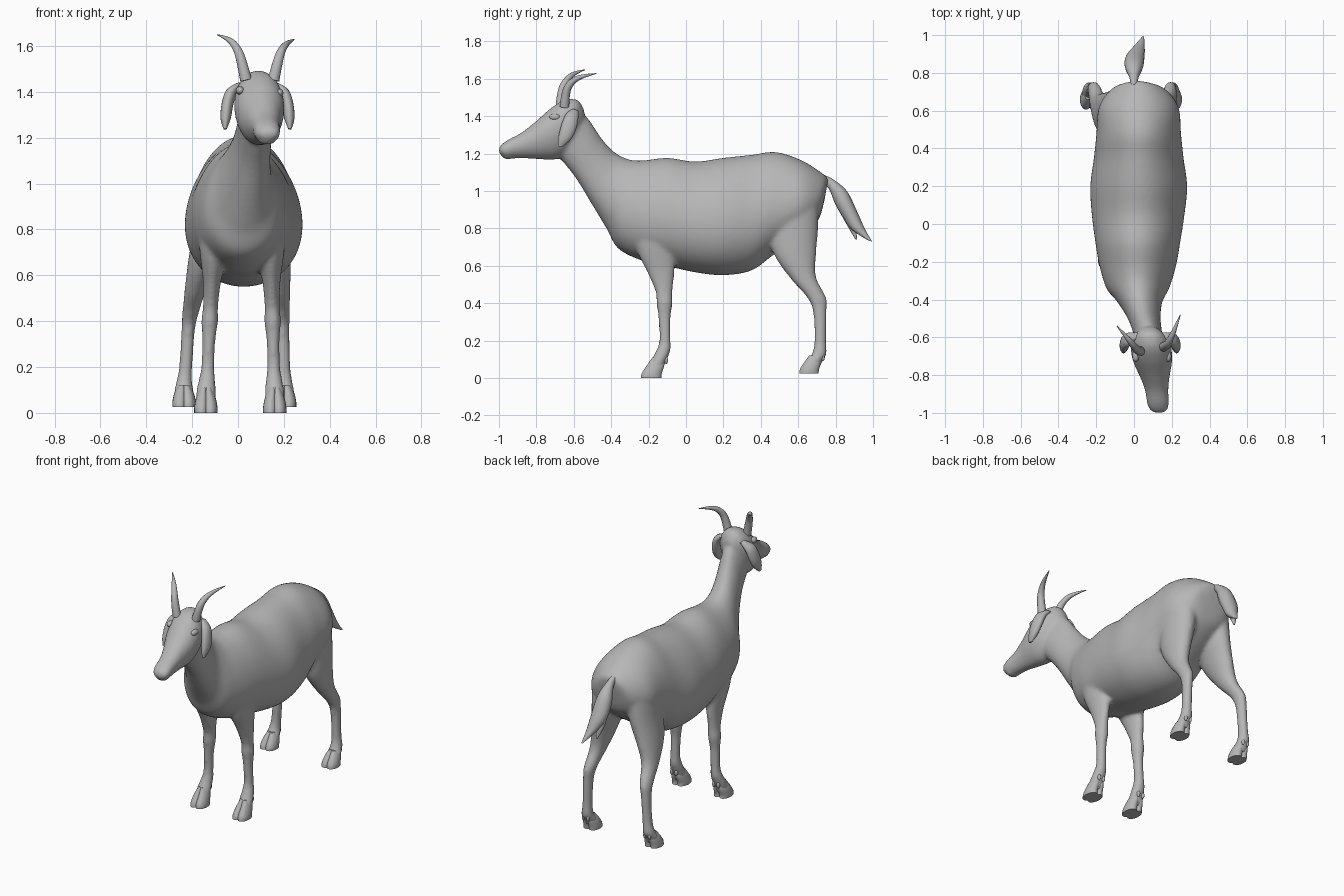
import bpy, bmesh, math
from mathutils import Vector, Matrix

coat = bpy.data.materials.new("grey_coat")
coat.diffuse_color = (0.47, 0.47, 0.47, 1)


def spline(a, b, c, d, t):
    """Catmull-Rom blend of four ring tuples."""
    return [0.5 * (2 * q + (r - p) * t + (2 * p - 5 * q + 4 * r - s) * t * t
                   + (3 * q - p - 3 * r + s) * t ** 3) for p, q, r, s in zip(a, b, c, d)]


def loft(bm, rings, sides=24, steps=4, k=0.0):
    """Skin elliptical rings (yA, zA, yB, zB, x centre, half width); k widens the A side."""
    n = len(rings)
    dense = []
    for i in range(n - 1):
        four = [rings[max(0, min(n - 1, j))] for j in (i - 1, i, i + 1, i + 2)]
        dense += [spline(*four, s / steps) for s in range(steps)]
    dense.append(rings[-1])
    loops = []
    for ya, za, yb, zb, x, hw in dense:
        loop = []
        for j in range(sides):
            a = 2 * math.pi * j / sides
            u, w = math.sin(a), math.cos(a) * max(hw, 0.002)
            loop.append(bm.verts.new((x + w * (1 + k * u),
                                      (ya + yb) / 2 + u * (ya - yb) / 2,
                                      (za + zb) / 2 + u * (za - zb) / 2)))
        loops.append(loop)
    faces = [bm.faces.new(loops[0]), bm.faces.new(loops[-1][::-1])]
    for p, q in zip(loops, loops[1:]):
        for j in range(sides):
            m = (j + 1) % sides
            faces.append(bm.faces.new((p[m], p[j], q[j], q[m])))
    bmesh.ops.recalc_face_normals(bm, faces=faces)


def ball(bm, centre, size):
    mat = Matrix.Translation(centre) @ Matrix.Diagonal((*size, 1))
    bmesh.ops.create_uvsphere(bm, u_segments=16, v_segments=10, radius=1, matrix=mat)


def finish(bm, name):
    me = bpy.data.meshes.new(name)
    bm.to_mesh(me)
    bm.free()
    me.materials.append(coat)
    me.shade_smooth()
    me.set_sharp_from_angle(angle=math.radians(50))
    ob = bpy.data.objects.new(name, me)
    bpy.context.collection.objects.link(ob)
    return ob


def placed(rings, top, bottom):
    """Turn the 0..1 fifth column into an x position from top to bottom."""
    return [(*r[:4], top + (bottom - top) * r[4], r[5]) for r in rings]


# Torso and neck: back line, belly line, centre, half width
torso = [
    (.76, 1.06, .738, .94, .015, .04), (.735, 1.09, .705, .84, .022, .135),
    (.62, 1.163, .62, .76, .025, .208), (.48, 1.208, .47, .66, .025, .222),
    (.35, 1.193, .35, .575, .025, .235), (.20, 1.177, .20, .55, .025, .254),
    (.05, 1.157, .05, .565, .022, .243), (-.10, 1.177, -.10, .598, .02, .222),
    (-.23, 1.163, -.22, .622, .02, .20), (-.31, 1.17, -.36, .69, .02, .165),
    (-.385, 1.21, -.425, .80, .03, .12), (-.45, 1.28, -.51, .94, .05, .09),
    (-.51, 1.37, -.59, 1.07, .068, .077), (-.56, 1.43, -.67, 1.17, .08, .075)]

head = [
    (-.542, 1.43, -.57, 1.30, .08, .045), (-.58, 1.487, -.64, 1.20, .087, .095),
    (-.65, 1.487, -.70, 1.168, .092, .108), (-.72, 1.445, -.76, 1.168, .10, .10),
    (-.80, 1.375, -.82, 1.172, .11, .078), (-.88, 1.312, -.88, 1.175, .12, .062),
    (-.95, 1.275, -.95, 1.173, .127, .058), (-.985, 1.25, -.978, 1.183, .13, .048),
    (-1.002, 1.23, -.998, 1.198, .132, .027)]

# Legs: front edge, back edge, blend from hip to foot, half width
front_leg = [
    (-.30, .88, -.06, .88, 0, .075), (-.27, .70, -.06, .70, 0, .06),
    (-.205, .56, -.06, .58, .2, .039), (-.163, .46, -.072, .46, .4, .033),
    (-.158, .40, -.072, .40, .5, .037), (-.148, .32, -.082, .32, .6, .029),
    (-.143, .20, -.082, .20, .75, .029), (-.163, .14, -.082, .15, .85, .036),
    (-.192, .085, -.105, .09, 1, .043), (-.215, .03, -.13, .03, 1, .044)]
back_leg = [
    (.43, .95, .71, .95, 0, .09), (.44, .80, .707, .80, .15, .08),
    (.47, .66, .696, .66, .42, .064), (.56, .53, .696, .54, .65, .047),
    (.64, .44, .75, .43, .8, .036), (.678, .36, .752, .37, .87, .03),
    (.686, .20, .75, .20, .95, .029), (.673, .13, .752, .13, 1, .036),
    (.645, .09, .735, .10, 1, .043), (.63, .055, .715, .055, 1, .043)]
legs = [("front_right", front_leg, .142, .16), ("front_left", front_leg, -.107, -.14),
        ("back_right", back_leg, .14, .203), ("back_left", back_leg, -.095, -.235)]

# One blended skin for torso, head and legs
bm = bmesh.new()
loft(bm, torso, 64, 6, k=-.14)
loft(bm, head, 40, 5, k=.06)
for name, rings, top, bottom in legs:
    loft(bm, placed(rings, top, bottom), 24)
ball(bm, (.126, -.955, 1.182), (.036, .026, .014))
body = finish(bm, "body")
rm = body.modifiers.new("blend", 'REMESH')
rm.mode = 'VOXEL'
rm.voxel_size = .011
rm.use_smooth_shade = True
sm = body.modifiers.new("soften", 'SMOOTH')
sm.factor = .5
sm.iterations = 8

# Cloven hooves with dewclaws
front_hoof = [(-.18, .11, -.115, .11, .010, .016), (-.212, .065, -.116, .065, .016, .027),
              (-.237, .025, -.13, .02, .019, .032), (-.242, 0, -.13, 0, .019, .032)]
back_hoof = [(.658, .12, .725, .12, .010, .016), (.632, .085, .722, .085, .016, .027),
             (.61, .05, .712, .045, .019, .032), (.605, .025, .71, .025, .019, .032)]
for name, rings, top, x in legs:
    bm = bmesh.new()
    front = rings is front_leg
    for s in (-1, 1):
        loft(bm, [(*r[:4], x + s * r[4], r[5])
                  for r in (front_hoof if front else back_hoof)], 18, 4)
        claw = (-.106, .095) if front else (.732, .11)
        ball(bm, (x + s * .016, *claw), (.010, .010, .020))
    finish(bm, name + "_hoof")

# Hanging ears, mirrored about the head centre
ear = [(-.605, 1.44, -.575, 1.43, .16, .02), (-.64, 1.415, -.575, 1.39, .197, .026),
       (-.665, 1.36, -.587, 1.33, .216, .026), (-.682, 1.29, -.615, 1.275, .224, .022),
       (-.685, 1.24, -.66, 1.235, .226, .007)]
for name, s in (("right_ear", 1), ("left_ear", -1)):
    bm = bmesh.new()
    loft(bm, [(*r[:4], .085 + s * (r[4] - .085), r[5]) for r in ear], 18, 4)
    finish(bm, name)

# Eyes
for name, c in (("right_eye", (.180, -.70, 1.395)), ("left_eye", (.009, -.70, 1.405))):
    bm = bmesh.new()
    ball(bm, c, (.018, .03, .018))
    finish(bm, name)

# Tail with a split tuft
bm = bmesh.new()
loft(bm, [(.74, 1.085, .73, 1.04, 0, .018), (.79, 1.06, .765, 1.01, 0, .025),
          (.86, 1.0, .80, .925, 0, .048), (.915, .89, .845, .85, .005, .05),
          (.955, .80, .89, .79, .025, .032), (.995, .73, .975, .735, .048, .006)], 16)
loft(bm, [(.88, .90, .82, .89, -.005, .03), (.905, .82, .865, .81, -.01, .024),
          (.915, .74, .905, .742, 0, .005)], 12)
finish(bm, "tail")

# Swept-back horns
horns = {
    "right_horn": [(.155, -.65, 1.45), (.172, -.645, 1.53), (.19, -.615, 1.582),
                   (.215, -.56, 1.615), (.245, -.48, 1.628)],
    "left_horn": [(.035, -.672, 1.45), (.017, -.668, 1.53), (-.002, -.645, 1.587),
                  (-.038, -.60, 1.632), (-.09, -.54, 1.648)]}
for name, pts in horns.items():
    cu = bpy.data.curves.new(name, 'CURVE')
    cu.dimensions = '3D'
    cu.bevel_depth = .026
    cu.bevel_resolution = 4
    cu.use_fill_caps = True
    sp = cu.splines.new('NURBS')
    sp.points.add(len(pts) - 1)
    for p, co, r in zip(sp.points, pts, (1, .88, .7, .45, .08)):
        p.co = (*co, 1)
        p.radius = r
    sp.order_u = 3
    sp.use_endpoint_u = True
    cu.materials.append(coat)
    bpy.context.collection.objects.link(bpy.data.objects.new(name, cu))
